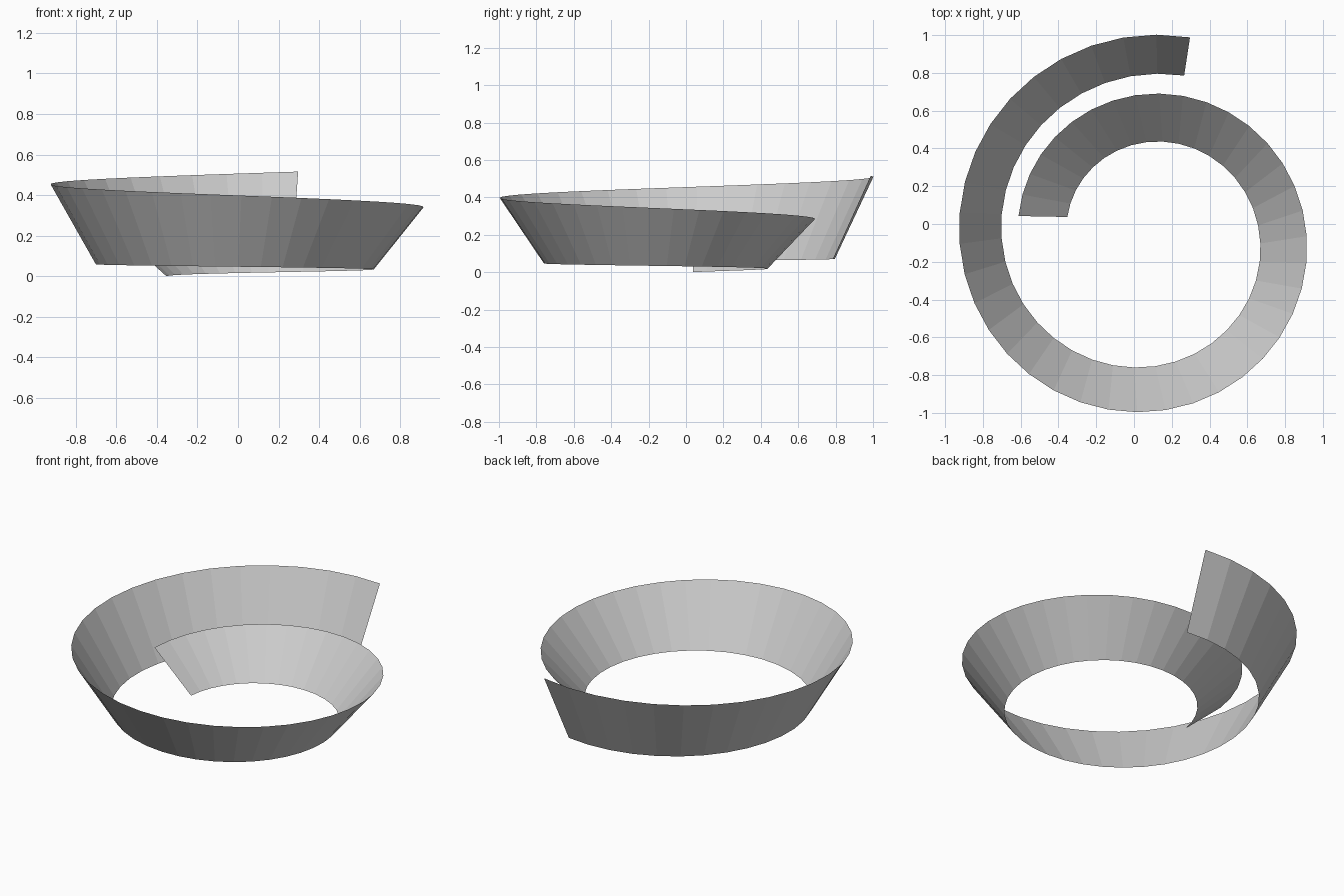
import bpy
import bmesh
import math

cube = bpy.data.objects.get("Cube")
if cube:
    bpy.data.objects.remove(cube, do_unlink=True)

SEGMENTS = 48
CENTRE_X, CENTRE_Y = 0.073, -0.075

grey = bpy.data.materials.new("light_grey")
grey.use_nodes = True
colour = (0.6, 0.6, 0.6, 1)
grey.diffuse_color = colour
grey.node_tree.nodes["Principled BSDF"].inputs["Base Color"].default_value = colour


def spiral_point(turn, radius, z):
    """Point on a clockwise spiral, with turns counted from -x."""
    a = math.pi - turn * math.tau
    return (CENTRE_X + radius * math.cos(a), CENTRE_Y + radius * math.sin(a), z)


def lower_edge(u):
    turn = 0.041 + 1.244 * u
    radius = 0.426 + 0.355 * turn - 0.04 * u * (1 - u)
    return spiral_point(turn, radius, 0.072 * u ** 0.8)


def upper_edge(u):
    turn = 0.027 + 1.256 * u
    return spiral_point(turn, 0.686 + 0.312 * turn, 0.232 + 0.284 * u)


# Single-sheet ribbon that flares outward and rises as it winds
bm = bmesh.new()
rungs = []
for i in range(SEGMENTS + 1):
    u = i / SEGMENTS
    rungs.append((bm.verts.new(lower_edge(u)), bm.verts.new(upper_edge(u))))
for (low_a, high_a), (low_b, high_b) in zip(rungs, rungs[1:]):
    bm.faces.new((low_a, low_b, high_b, high_a))
mesh = bpy.data.meshes.new("spiral_ribbon")
bm.to_mesh(mesh)
bm.free()

mesh.materials.append(grey)
ribbon = bpy.data.objects.new("spiral_ribbon", mesh)
bpy.context.collection.objects.link(ribbon)
